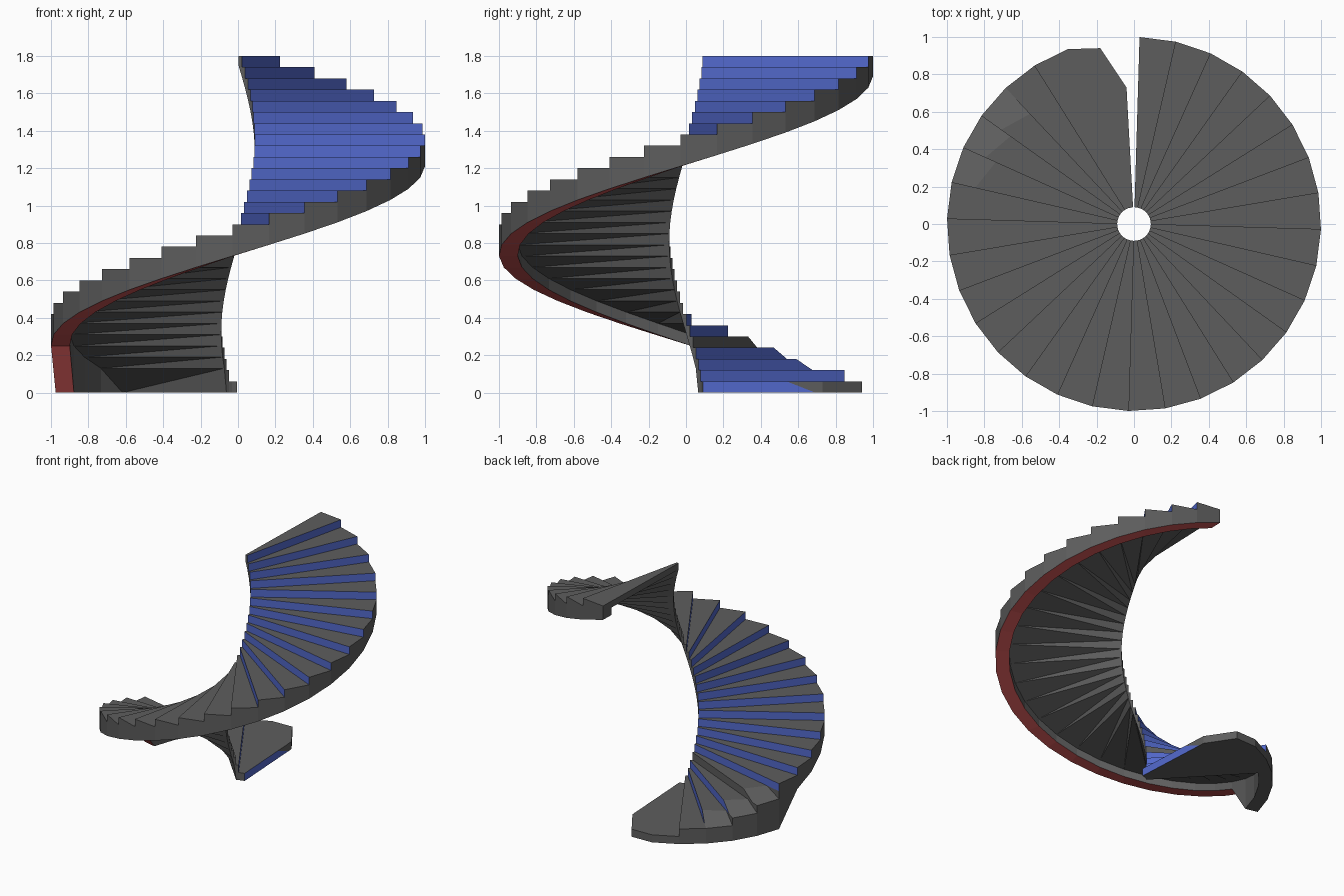
import bpy, bmesh, math
from mathutils import Vector

cube = bpy.data.objects.get("Cube")
if cube:
    bpy.data.objects.remove(cube)


def material(name, rgb):
    m = bpy.data.materials.new(name)
    m.use_nodes = True
    m.diffuse_color = (*rgb, 1)
    m.node_tree.nodes["Principled BSDF"].inputs["Base Color"].default_value = (*rgb, 1)
    return m


MATS = [material("grey concrete", (0.11, 0.11, 0.11)),
        material("blue riser", (0.085, 0.14, 0.6)),
        material("red stringer underside", (0.56, 0.085, 0.085))]
GREY, BLUE, RED = range(3)

STEPS, FLOOR, RISE = 30, 0.0, 0.06
INNER, BAND, OUTER = 0.09, 0.9, 1.0
CLIPPED = (3, 4, 5)          # steps with a sunken outer corner


def top(k):
    return FLOOR + RISE * k


def soffit(k):
    return FLOOR if k <= 3 else top(k) - 0.11


def string(k):
    return FLOOR if k <= 6 else top(k) - 0.17


def P(r, k, z):
    a = math.radians(110.8 + 11.25 * (k - 1))
    return Vector((r * math.cos(a), r * math.sin(a), z))


bm = bmesh.new()
layer = bm.faces.layers.int.new("part")
PARTS = ["treads", "risers", "side_walls", "soffit", "stringer"]


def face(part, pts, mat=GREY):
    keep = []
    for p in pts:
        if all((p - q).length > 1e-5 for q in keep):
            keep.append(p)
    if len(keep) > 2:
        f = bm.faces.new([bm.verts.new(p) for p in keep])
        f.material_index = mat
        f[layer] = PARTS.index(part)


for k in range(1, STEPS + 1):
    n, t, low = k + 1, top(k), top(k - 1)
    back = [P(OUTER, n, t), P(INNER, n, t)]
    rim = t
    # Treads and risers
    if k == 1:
        # Widened first step with an angled corner and a part-painted riser
        outline = [(-0.005, 0.09), (-0.04, 0.73), (-0.18, 0.94)]
        i0, b0, c0 = [Vector((x, y, FLOOR)) for x, y in outline]
        i1, b1, c1 = [Vector((x, y, t)) for x, y in outline]
        h0, h1 = P(INNER, k, FLOOR), P(INNER, k, t)
        o0, o1 = P(OUTER, k, FLOOR), P(OUTER, k, t)
        s0, s1 = i0.lerp(b0, 0.94), i1.lerp(b1, 0.7)
        face("treads", [h1, i1, s1, b1, c1, o1] + back)
        face("risers", [i0, s0, s1, i1], BLUE)
        face("risers", [s0, b0, b1, s1])
        face("side_walls", [b0, c0, c1, b1])
        face("side_walls", [c0, o0, o1, c1])
        face("side_walls", [h0, i0, i1, h1])
        face("soffit", [h0, i0, s0, b0, c0, o0, P(BAND, k, FLOOR)])
    elif k in CLIPPED:
        rim = low
        a, b, c = P(0.81, k, t), P(0.93, k, low), P(0.87, n, t)
        face("treads", [P(INNER, k, t), a, c, P(INNER, n, t)])
        face("treads", [a, b, P(OUTER, k, low), P(OUTER, n, low), c])
        face("risers", [P(INNER, k, low), b, a, P(INNER, k, t)],
             GREY if k == 5 else BLUE)
        face("risers", [c, P(OUTER, n, low), P(OUTER, n, t)])
    else:
        face("treads", [P(INNER, k, t), P(OUTER, k, t)] + back)
        face("risers", [P(INNER, k, low), P(OUTER, k, low),
                        P(OUTER, k, t), P(INNER, k, t)], BLUE)
    # Outer and inner side walls
    face("side_walls", [P(OUTER, k, string(k)), P(OUTER, n, string(n)),
                        P(OUTER, n, rim), P(OUTER, k, rim)])
    face("side_walls", [P(INNER, k, soffit(k)), P(INNER, n, soffit(n)),
                        P(INNER, n, t), P(INNER, k, t)])
    # Folded underside
    face("soffit", [P(INNER, k, soffit(k)), P(BAND, k, soffit(k)), P(INNER, n, soffit(n))])
    face("soffit", [P(BAND, k, soffit(k)), P(BAND, n, soffit(n)), P(INNER, n, soffit(n))])
    # Stringer below the outer rim
    face("stringer", [P(BAND, k, string(k)), P(OUTER, k, string(k)),
                      P(OUTER, n, string(n)), P(BAND, n, string(n))],
         RED if k >= 6 else GREY)
    face("stringer", [P(BAND, k, string(k)), P(BAND, n, string(n)),
                      P(BAND, n, soffit(n)), P(BAND, k, soffit(k))])

# Upper end of the flight
e, t = STEPS + 1, top(STEPS)
face("side_walls", [P(INNER, e, t), P(OUTER, e, t), P(OUTER, e, string(e)),
                    P(BAND, e, string(e)), P(BAND, e, soffit(e)), P(INNER, e, soffit(e))])

bmesh.ops.remove_doubles(bm, verts=bm.verts, dist=1e-4)
bmesh.ops.recalc_face_normals(bm, faces=bm.faces)

# Separate the shell into named parts
for i, name in enumerate(PARTS):
    part = bm.copy()
    tag = part.faces.layers.int["part"]
    bmesh.ops.delete(part, geom=[f for f in part.faces if f[tag] != i], context="FACES")
    part.faces.layers.int.remove(tag)
    mesh = bpy.data.meshes.new(name)
    part.to_mesh(mesh)
    part.free()
    for m in MATS:
        mesh.materials.append(m)
    bpy.context.collection.objects.link(bpy.data.objects.new(name, mesh))
bm.free()
